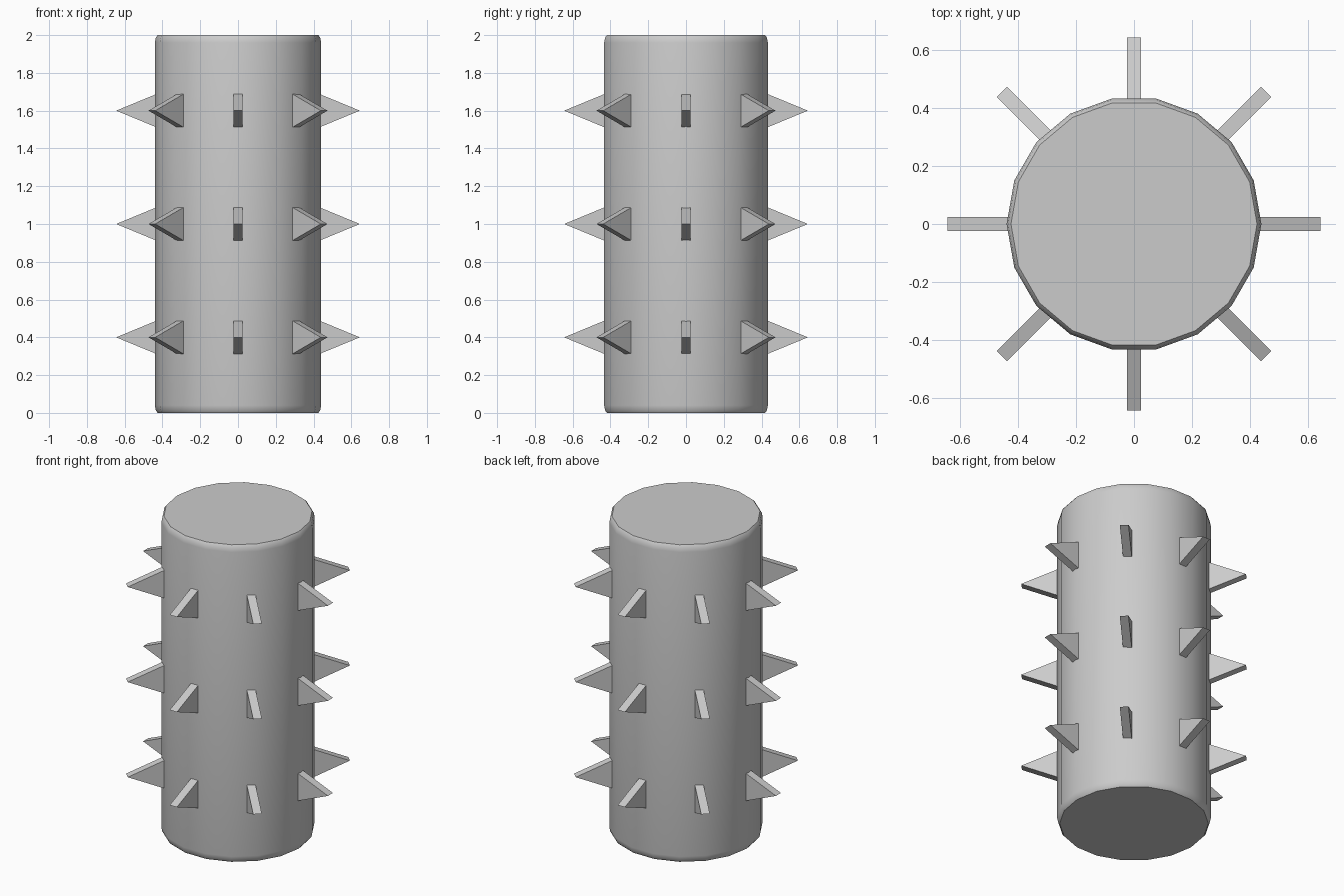
import bpy, bmesh, math
from mathutils import Matrix, Vector

if "Cube" in bpy.data.objects:
    bpy.data.objects.remove(bpy.data.objects["Cube"])

SIDES = 18


def make_object(name, bm, angle):
    bmesh.ops.recalc_face_normals(bm, faces=bm.faces)
    mesh = bpy.data.meshes.new(name)
    bm.to_mesh(mesh)
    bm.free()
    ob = bpy.data.objects.new(name, mesh)
    bpy.context.collection.objects.link(ob)
    bpy.ops.object.select_all(action='DESELECT')
    ob.select_set(True)
    bpy.context.view_layer.objects.active = ob
    bpy.ops.object.shade_smooth_by_angle(angle=math.radians(angle))
    return ob


# Roller body: 18-sided drum with slightly rounded rims
profile = [(0.425, 0), (0.435, 0.013), (0.44, 0.04),
           (0.44, 1.96), (0.435, 1.987), (0.425, 2)]
bm = bmesh.new()
rings = [[bm.verts.new((r * math.cos(math.tau * i / SIDES),
                        r * math.sin(math.tau * i / SIDES), z))
          for i in range(SIDES)] for r, z in profile]
for low, high in zip(rings, rings[1:]):
    for i in range(SIDES):
        j = (i + 1) % SIDES
        bm.faces.new((low[i], low[j], high[j], high[i]))
bm.faces.new(rings[0])
bm.faces.new(rings[-1])
make_object("roller_body", bm, 35)


# Spikes: thin triangular wedges, eight per row in three rows
def add_spike(bm, angle, z):
    turn = Matrix.Translation((0, 0, z)) @ Matrix.Rotation(angle, 4, 'Z')
    a, b = [[bm.verts.new(turn @ Vector((x, y, h)))
             for x, h in ((0.42, -0.093), (0.645, 0), (0.42, 0.093))]
            for y in (-0.025, 0.025)]
    bm.faces.new(a)
    bm.faces.new(b)
    for i in range(3):
        j = (i + 1) % 3
        bm.faces.new((a[i], a[j], b[j], b[i]))


for row, z in enumerate((0.4, 1.0, 1.6), 1):
    bm = bmesh.new()
    for k in range(8):
        add_spike(bm, k * math.pi / 4, z)
    make_object(f"spike_row_{row}", bm, 30)
